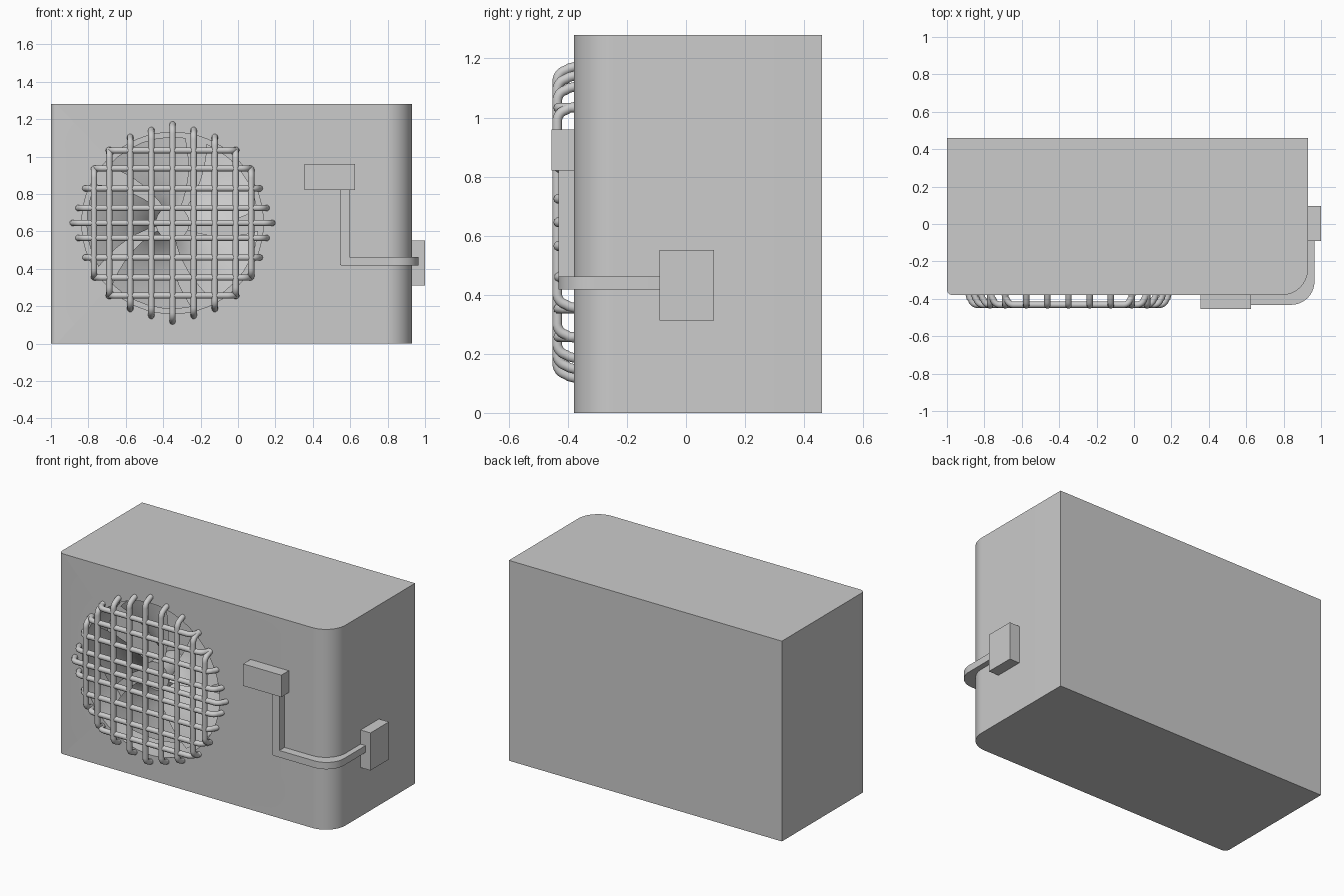
import bpy, bmesh, math
from math import sin, cos, pi, radians

if "Cube" in bpy.data.objects:
    bpy.data.objects.remove(bpy.data.objects["Cube"])

FX, FZ, FRONT = -0.35, 0.645, -0.38   # fan centre and front plane
HOLE_R, DEPTH = 0.485, 0.24


def make(name, bm, smooth=True):
    bmesh.ops.recalc_face_normals(bm, faces=bm.faces)
    me = bpy.data.meshes.new(name)
    bm.to_mesh(me)
    bm.free()
    ob = bpy.data.objects.new(name, me)
    bpy.context.collection.objects.link(ob)
    if smooth:
        bpy.ops.object.select_all(action='DESELECT')
        ob.select_set(True)
        bpy.context.view_layer.objects.active = ob
        bpy.ops.object.shade_smooth_by_angle(angle=radians(35))
    return ob


def arc(cx, cy, r, a0, a1, n):
    return [(cx + r * cos(radians(a0 + (a1 - a0) * i / n)),
             cy + r * sin(radians(a0 + (a1 - a0) * i / n))) for i in range(n + 1)]


def prism(name, outline, z0, z1):
    bm = bmesh.new()
    lo = [bm.verts.new((x, y, z0)) for x, y in outline]
    hi = [bm.verts.new((x, y, z1)) for x, y in outline]
    bm.faces.new(lo)
    bm.faces.new(hi)
    for i in range(len(lo)):
        j = (i + 1) % len(lo)
        bm.faces.new((lo[i], lo[j], hi[j], hi[i]))
    return make(name, bm)


def box(name, x0, x1, y0, y1, z0, z1):
    return prism(name, [(x0, y0), (x1, y0), (x1, y1), (x0, y1)], z0, z1)


def disc(name, r, y0, y1, segs=64):
    bm = bmesh.new()
    bmesh.ops.create_cone(bm, cap_ends=True, segments=segs, radius1=r, radius2=r, depth=y1 - y0)
    for v in bm.verts:
        x, y, z = v.co
        v.co = (FX + x, (y0 + y1) / 2 - z, FZ + y)
    return make(name, bm)


# casing: rounded front corners, big radius on the right
casing = prism("casing", arc(-0.97, FRONT + 0.03, 0.03, 180, 270, 6)
               + arc(0.79, FRONT + 0.14, 0.14, 270, 360, 16)
               + [(0.93, 0.46), (-1, 0.46)], 0, 1.28)

# round fan recess
cutter = disc("recess_cutter", HOLE_R, FRONT - 0.1, FRONT + DEPTH)
mod = casing.modifiers.new("recess", 'BOOLEAN')
mod.object = cutter
mod.operation = 'DIFFERENCE'
mod.solver = 'EXACT'
bpy.ops.object.select_all(action='DESELECT')
casing.select_set(True)
bpy.context.view_layer.objects.active = casing
bpy.ops.object.modifier_apply(modifier="recess")
bpy.data.objects.remove(cutter)

# fan hub and pitched blades
disc("fan_hub", 0.09, FRONT + 0.05, FRONT + DEPTH + 0.01, 32)
BLADES = 5
for k in range(BLADES):
    bm = bmesh.new()
    rows = []
    for i in range(7):
        r = 0.07 + 0.39 * i / 6
        row = []
        for j in range(7):
            t = j / 6 - 0.5
            a = 2 * pi * k / BLADES + pi / 2 + t * 1.0 + 0.35 * i / 6
            row.append(bm.verts.new((FX + r * cos(a), FRONT + 0.12 + 0.13 * t, FZ + r * sin(a))))
        rows.append(row)
    for i in range(6):
        for j in range(6):
            bm.faces.new((rows[i][j], rows[i][j + 1], rows[i + 1][j + 1], rows[i + 1][j]))
    bmesh.ops.solidify(bm, geom=bm.faces[:], thickness=0.01)
    make(f"fan_blade_{k + 1}", bm)

# grille of wires bent back into the casing
WIRE = 0.017


def wire(name, offset, half, vertical):
    L = half - WIRE
    y = -0.434 if vertical else -0.430
    end = [(L, FRONT + 0.01), (L - 0.006, FRONT - 0.015)]
    end += arc(L - 0.05, y + 0.036, 0.038, -15, -90, 6)
    path = end + [(-s, d) for s, d in reversed(end)]
    cu = bpy.data.curves.new(name, 'CURVE')
    cu.dimensions = '3D'
    cu.bevel_depth = WIRE
    cu.bevel_resolution = 3
    cu.use_fill_caps = True
    sp = cu.splines.new('POLY')
    sp.points.add(len(path) - 1)
    for p, (s, d) in zip(sp.points, path):
        p.co = (FX + offset, d, FZ + s, 1) if vertical else (FX + s, d, FZ + offset, 1)
    sp.use_smooth = True
    ob = bpy.data.objects.new(name, cu)
    bpy.context.collection.objects.link(ob)


upright = [(0, 0.545), (0.113, 0.515), (0.226, 0.478), (0.338, 0.41), (0.42, 0.308)]
level = [(0, 0.552), (0.08, 0.522), (0.185, 0.485), (0.292, 0.433), (0.388, 0.36)]
for bars, vert, label in ((upright, True, "upright"), (level, False, "level")):
    for n, (off, half) in enumerate(bars):
        for side in ((1,) if off == 0 else (1, -1)):
            wire(f"grille_{label}_{n}_{'a' if side > 0 else 'b'}", side * off, half, vert)

# control boxes on the front and on the right side
box("front_box", 0.355, 0.625, -0.455, FRONT + 0.005, 0.82, 0.96)
box("side_box", 0.925, 1.0, -0.09, 0.095, 0.312, 0.552)

# cable duct: drop from the front box, then around the corner
box("duct_drop", 0.545, 0.595, -0.432, FRONT + 0.005, 0.42, 0.825)
outer = [(0.55, -0.432)] + arc(0.84, -0.307, 0.125, 270, 360, 14) + [(0.965, -0.085)]
inner = [(0.925, -0.085)] + arc(0.79, -0.24, 0.135, 360, 270, 14) + [(0.55, -0.375)]
prism("duct_run", outer + inner, 0.418, 0.462)
